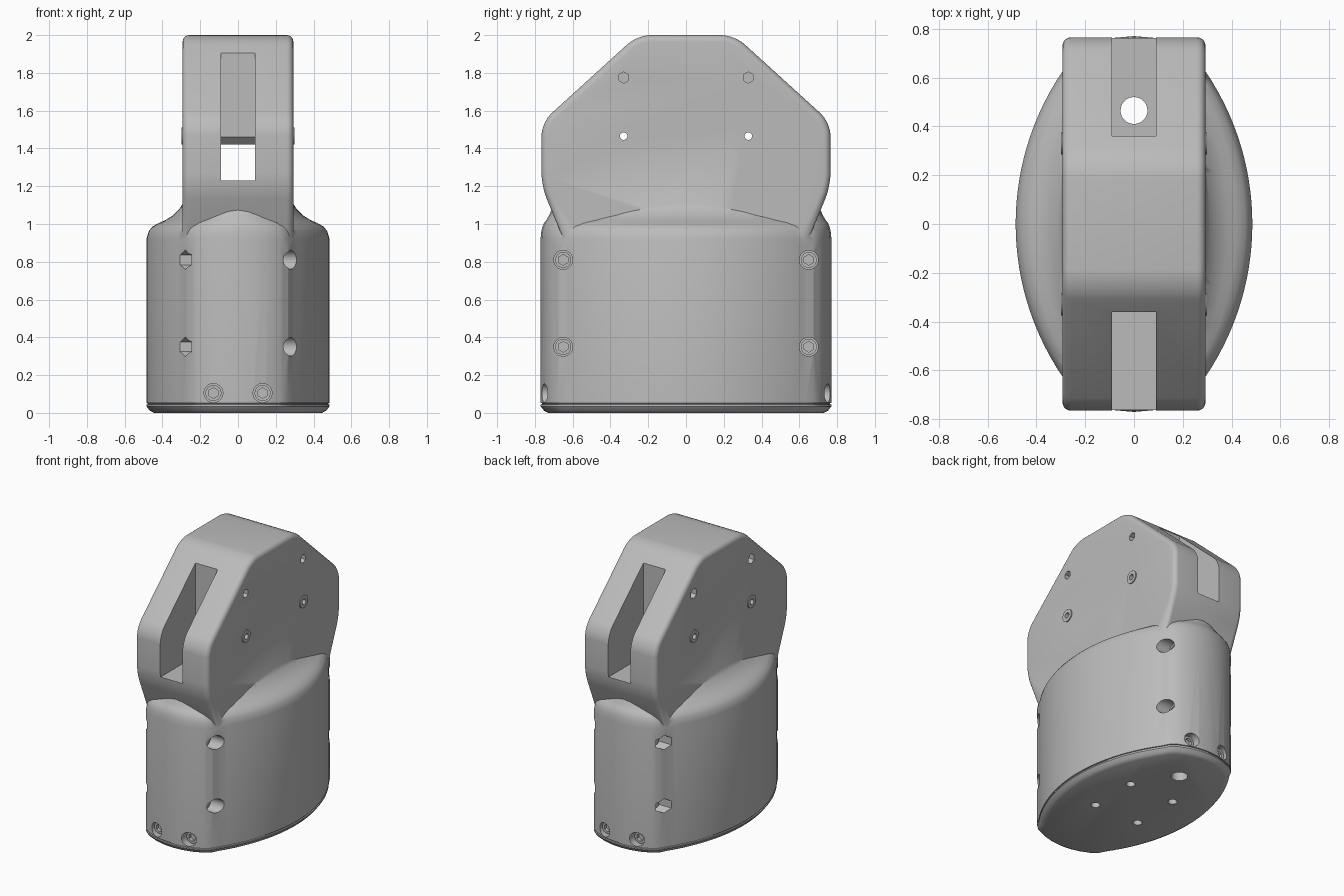
import bpy, bmesh, math
from mathutils import Vector, Matrix

cube = bpy.data.objects.get("Cube")
if cube:
    bpy.data.objects.remove(cube)

grey = bpy.data.materials.new("plain_grey")
grey.use_nodes = True
GREY = (0.5, 0.5, 0.5, 1)
grey.diffuse_color = GREY
bsdf = next(n for n in grey.node_tree.nodes if n.type == 'BSDF_PRINCIPLED')
bsdf.inputs["Base Color"].default_value = GREY


def finish(bm, name):
    bmesh.ops.recalc_face_normals(bm, faces=bm.faces)
    me = bpy.data.meshes.new(name)
    bm.to_mesh(me)
    bm.free()
    me.materials.append(grey)
    ob = bpy.data.objects.new(name, me)
    bpy.context.collection.objects.link(ob)
    return ob


def rod(name, r, a, b, sides=32):
    """Cylinder or prism running from point a to point b."""
    a, b = Vector(a), Vector(b)
    turn = (b - a).to_track_quat('Z', 'Y').to_matrix().to_4x4()
    bm = bmesh.new()
    bmesh.ops.create_cone(bm, cap_ends=True, segments=sides, radius1=r, radius2=r,
                          depth=(b - a).length,
                          matrix=Matrix.Translation((a + b) / 2) @ turn)
    return finish(bm, name)


def extrude_x(name, profile, half, rounds=()):
    """Extrude a y-z profile across x, then round chosen edges."""
    bm = bmesh.new()
    face = bm.faces.new([bm.verts.new((-half, y, z)) for y, z in profile])
    new = bmesh.ops.extrude_face_region(bm, geom=[face])["geom"]
    bmesh.ops.translate(bm, vec=(2 * half, 0, 0),
                        verts=[v for v in new if isinstance(v, bmesh.types.BMVert)])
    bmesh.ops.recalc_face_normals(bm, faces=bm.faces)
    for across, width in rounds:
        def picked(e):
            along_x = abs(e.verts[0].co.x - e.verts[1].co.x) > half
            return along_x == across and e.calc_face_angle(0) > 0.3
        edges = [e for e in bm.edges if picked(e)]
        bmesh.ops.bevel(bm, geom=edges, offset=width, segments=5, profile=0.5, affect='EDGES')
    return finish(bm, name)


def combine(ob, tools, operation):
    """Apply booleans and remove the helper objects."""
    for t in tools:
        t.hide_render = True
        mod = ob.modifiers.new("boolean", 'BOOLEAN')
        mod.operation, mod.solver, mod.object = operation, 'EXACT', t
    dg = bpy.context.evaluated_depsgraph_get()
    dg.update()
    me = bpy.data.meshes.new_from_object(ob.evaluated_get(dg))
    ob.modifiers.clear()
    ob.data = me
    for t in tools:
        bpy.data.objects.remove(t)


def smooth(ob, angle=35):
    bpy.ops.object.select_all(action='DESELECT')
    ob.select_set(True)
    bpy.context.view_layer.objects.active = ob
    bpy.ops.object.shade_smooth_by_angle(angle=math.radians(angle))


# Oval footprint: shallow side arcs closed by blunt rounded ends
R, WIDE, LONG = 1.115, 0.485, 0.77
quarter = []
for i in range(15):
    y = 0.63 * i / 14
    quarter.append((WIDE - R + math.sqrt(R * R - y * y), y))
quarter += [(0.265, 0.677), (0.225, 0.713), (0.15, 0.745), (0.08, 0.763)]
half_loop = quarter + [(0, LONG)] + [(-x, y) for x, y in reversed(quarter[1:])]
footprint = half_loop + [(-x, -y) for x, y in half_loop]

# Lower body: stacked rings of (height, side inset, end inset)
rings = [(0, .04, .04), (.012, .018, .018), (.035, 0, 0), (.044, 0, 0), (.046, .007, .007),
         (.051, .007, .007), (.053, 0, 0), (.92, 0, 0), (.96, .012, .004), (.985, .03, .01),
         (1.005, .065, .018), (1.02, .1, .03), (1.045, .14, .045), (1.08, .175, .06),
         (1.12, .2, .08)]
bm = bmesh.new()
loops = [[bm.verts.new((x * (1 - dx / WIDE), y * (1 - dy / LONG), z)) for x, y in footprint]
         for z, dx, dy in rings]
for lo, hi in zip(loops, loops[1:]):
    for i in range(len(lo)):
        j = (i + 1) % len(lo)
        bm.faces.new((lo[i], lo[j], hi[j], hi[i]))
bm.faces.new(loops[0])
bm.faces.new(loops[-1])
housing = finish(bm, "housing")

# Upper head: faceted slab with rounded edges
right = [(0.60, 0.8), (0.765, 1.2), (0.765, 1.538), (0.257, 2.0)]
head_profile = right + [(-y, z) for y, z in reversed(right)]
head = extrude_x("head", head_profile, 0.293, [(True, 0.07), (False, 0.035)])

# Raised washers on the head sides
washers = [rod("washer", 0.045, (s * 0.27, y, 1.465), (s * 0.3, y, 1.465))
           for s in (-1, 1) for y in (-0.33, 0.33)]
combine(housing, [head] + washers, 'UNION')

# Central slot, leaving a bridge block between both openings
slot_right = [(1, 1.23), (1, 2.2), (0.36, 2.2), (0.36, 1.46), (0.32, 1.42)]
slot = extrude_x("slot", slot_right + [(-y, z) for y, z in reversed(slot_right)], 0.09)
cutters = [slot, rod("cord_hole", 0.055, (0, 0.465, -0.1), (0, 0.465, 1.3))]

for y in (-0.33, 0.33):
    cutters.append(rod("pin_hole", 0.02, (-1, y, 1.465), (1, y, 1.465), 16))
    # Hexagonal pockets near the top of the head
    for s, r in ((1, 0.03), (-1, 0.036)):
        cutters.append(rod("head_pocket", r, (s * 0.2, y, 1.775), (s * 0.5, y, 1.775), 6))

# Side counterbores: round on the left, hexagonal on the right
side_spots = [(y, z) for y in (-0.65, 0.65) for z in (0.35, 0.81)]
for y, z in side_spots:
    cutters.append(rod("bore", 0.05, (0.16, y, z), (0.7, y, z)))
    cutters.append(rod("nut_pocket", 0.052, (-0.16, y, z), (-0.7, y, z), 6))

# Counterbores at the foot of each end, and mounting holes below
end_spots = [(x, s) for x in (-0.13, 0.13) for s in (-1, 1)]
for x, s in end_spots:
    cutters.append(rod("end_bore", 0.05, (x, s * 0.67, 0.105), (x, s, 0.105)))
for x in (-0.18, 0.18):
    for y in (-0.18, 0.18):
        cutters.append(rod("mount_hole", 0.03, (x, y, -0.1), (x, y, 0.12), 20))
combine(housing, cutters, 'DIFFERENCE')
smooth(housing)


def screw(name, base, direction):
    """Socket head screw seated at base and facing direction."""
    base, d = Vector(base), Vector(direction)
    ob = rod(name, 0.042, base - d * 0.01, base + d * 0.045)
    combine(ob, [rod("socket", 0.028, base + d * 0.02, base + d * 0.1, 6)], 'DIFFERENCE')
    smooth(ob)


for y, z in side_spots:
    screw("side_screw", (0.16, y, z), (1, 0, 0))
    smooth(rod("bolt_end", 0.028, (-0.15, y, z), (-0.22, y, z), 20))
for x, s in end_spots:
    screw("end_screw", (x, s * 0.67, 0.105), (0, s, 0))
